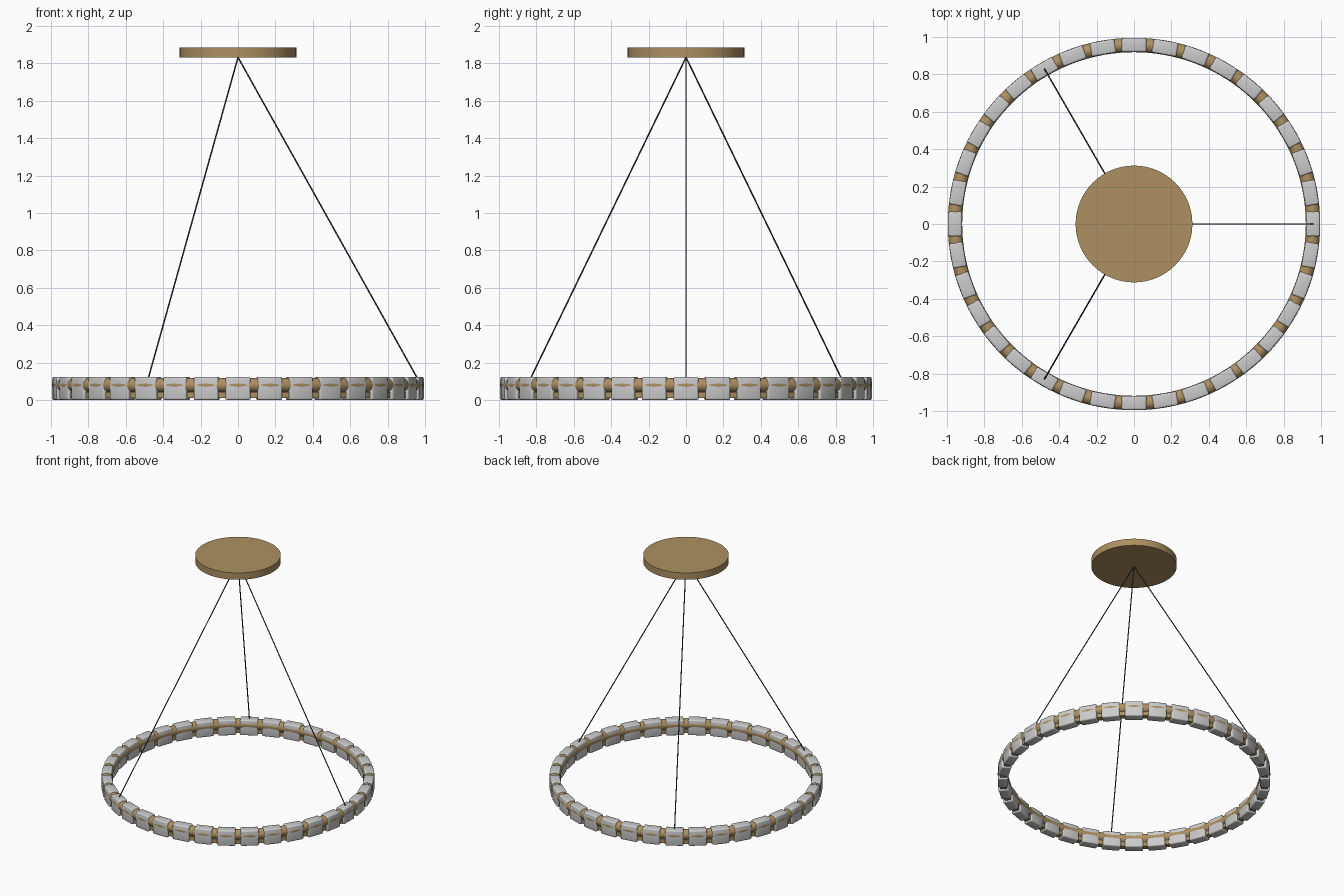
import bpy, math
from mathutils import Vector

if "Cube" in bpy.data.objects:
    bpy.data.objects.remove(bpy.data.objects["Cube"])

R = 0.957          # ring centre radius
COUNT = 36


def material(name, rgb):
    m = bpy.data.materials.new(name)
    m.diffuse_color = (*rgb, 1)
    m.use_nodes = True
    m.node_tree.nodes["Principled BSDF"].inputs["Base Color"].default_value = m.diffuse_color
    return m


gold = material("brass", (0.42, 0.28, 0.12))
dark = material("dark_wire", (0.06, 0.06, 0.07))


def finish(name, mat=None, smooth=True):
    ob = bpy.context.object
    ob.name = name
    if mat:
        ob.data.materials.append(mat)
    if smooth:
        bpy.ops.object.shade_smooth_by_angle(angle=math.radians(35))
    return ob


# round ceiling plate
bpy.ops.mesh.primitive_cylinder_add(vertices=96, radius=0.312, depth=0.055,
                                    location=(0, 0, 1.8575))
finish("ceiling_plate", gold)

# round brass tube threaded through the blocks
bpy.ops.mesh.primitive_torus_add(major_segments=144, minor_segments=20, major_radius=R,
                                 minor_radius=0.0385, location=(0, 0, 0.08))
finish("brass_tube", gold)


# flat lower band, lathed from a rectangular section
def lathe(name, profile, mat, steps=144):
    n = len(profile)
    verts = [(r * math.cos(a), r * math.sin(a), z)
             for a in (2 * math.pi * i / steps for i in range(steps)) for r, z in profile]
    faces = [(i * n + j, (i + 1) % steps * n + j,
              (i + 1) % steps * n + (j + 1) % n, i * n + (j + 1) % n)
             for i in range(steps) for j in range(n)]
    me = bpy.data.meshes.new(name)
    me.from_pydata(verts, [], faces)
    ob = bpy.data.objects.new(name, me)
    bpy.context.collection.objects.link(ob)
    bpy.context.view_layer.objects.active = ob
    ob.select_set(True)
    return finish(name, mat)


lathe("lower_band", [(0.934, 0.012), (0.98, 0.012), (0.98, 0.044), (0.934, 0.044)], gold)

# bevelled shade blocks, all sharing one mesh
bpy.ops.mesh.primitive_cube_add(size=1)
first = bpy.context.object
for v in first.data.vertices:
    v.co = Vector((v.co.x * 0.074, v.co.y * 0.133, v.co.z * 0.123))
bevel = first.modifiers.new("soft_edges", "BEVEL")
bevel.width = 0.01
bevel.segments = 3
bpy.ops.object.modifier_apply(modifier=bevel.name)
finish("shade_block")
for i in range(COUNT):
    ob = first if i == 0 else first.copy()
    if i:
        bpy.context.collection.objects.link(ob)
    a = 2 * math.pi * i / COUNT
    ob.name = f"shade_block_{i + 1}"
    ob.location = (R * math.cos(a), R * math.sin(a), 0.0615)
    ob.rotation_euler.z = a

# three wires meeting under the plate
top = Vector((0, 0, 1.832))
for i in range(3):
    a = 2 * math.pi * i / 3
    low = Vector((R * math.cos(a), R * math.sin(a), 0.12))
    d = top - low
    bpy.ops.mesh.primitive_cylinder_add(vertices=12, radius=0.004, depth=d.length,
                                        location=(top + low) / 2,
                                        rotation=d.to_track_quat("Z", "Y").to_euler())
    finish(f"wire_{i + 1}", dark)
